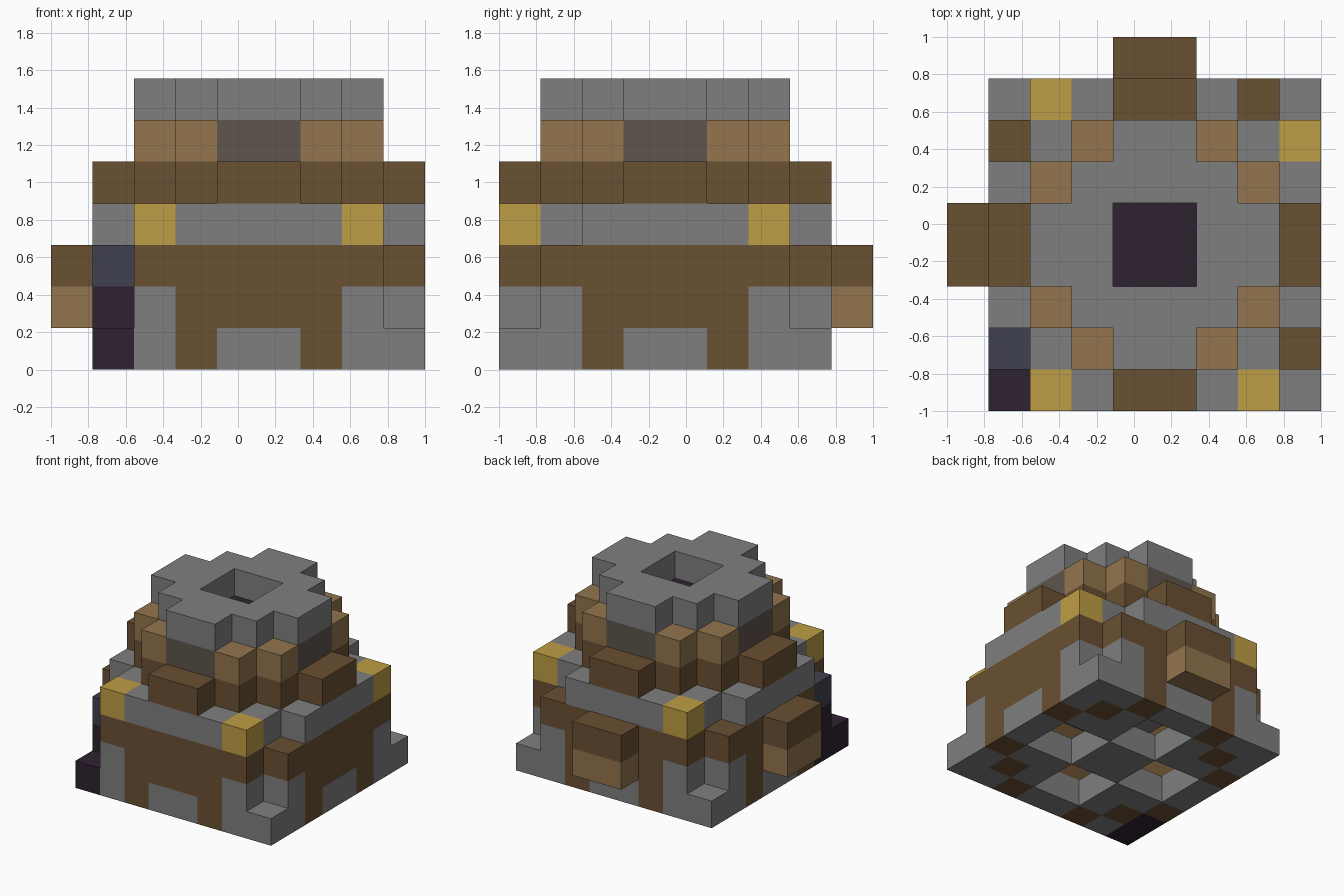
import bpy
import bmesh
from mathutils import Vector

cube = bpy.data.objects.get("Cube")
if cube:
    bpy.data.objects.remove(cube, do_unlink=True)

U = 2 / 9  # edge of one block

# Block colours, keyed by the letter used in the floor plans
COLOURS = {
    "G": ("stone_grey", (0.212, 0.212, 0.212)),
    "B": ("dark_wood", (0.144, 0.080, 0.032)),
    "L": ("light_wood", (0.287, 0.178, 0.074)),
    "Y": ("lamp_yellow", (0.515, 0.337, 0.058)),
    "D": ("obsidian", (0.028, 0.016, 0.030)),
    "S": ("slate_blue", (0.053, 0.053, 0.080)),
    "T": ("taupe", (0.112, 0.091, 0.074)),
}
KEYS = list(COLOURS)
MATERIALS = []
for name, rgb in COLOURS.values():
    mat = bpy.data.materials.new(name)
    mat.use_nodes = True
    mat.diffuse_color = (*rgb, 1)
    bsdf = next(n for n in mat.node_tree.nodes if n.type == "BSDF_PRINCIPLED")
    bsdf.inputs["Base Color"].default_value = (*rgb, 1)
    bsdf.inputs["Roughness"].default_value = 0.9
    MATERIALS.append(mat)


def mirrored(*rows):
    """Complete a plan whose back half mirrors its front half."""
    return list(rows) + list(reversed(rows))


# Floor plans from the ground up; the first row is the front
foundation = mirrored("GGBGGBGG", "GBG..GBG", "BGG..GGB", "G..GG..G")
foundation[0] = "DGBGGBGG"
foundation[1] = "DBG..GBG"

lower_wall = mirrored(".GBBBBG.", "GG....GG", "B......B", "B......B")
lower_wall[1] = "DG....GG"

upper_wall = mirrored(".BBBBBB.", "BB....BB", "B......B", "B......B")
upper_wall[1] = "SB....BB"

cornice = [".YGGGGY.", ".GGGGGG."] + ["GG....GG"] * 4 + [".GGGGGGY", ".YGGGG.."]
roof_base = mirrored("...BB...", "..BBBB..", ".BBBBBB.", "BBBBBBBB")
roof_band = mirrored("........", "..LTTL..", ".LTTTTL.", ".TTDDTT.")
chimney_rim = mirrored("........", "...GG...", "..GGGG..", ".GG..GG.")

LAYERS = [("foundation", foundation), ("lower_wall", lower_wall),
          ("upper_wall", upper_wall), ("cornice", cornice),
          ("roof_base", roof_base), ("roof_band", roof_band),
          ("chimney_rim", chimney_rim)]

parts = {}
for k, (name, plan) in enumerate(LAYERS):
    parts[name] = {(i + 1, j, k): c for j, row in enumerate(plan)
                   for i, c in enumerate(row) if c != "."}

# Projecting bays on the right and back walls
parts["right_bay"] = {(0, j, k): c for j in (3, 4) for k, c in ((1, "L"), (2, "B"))}
parts["back_bay"] = {(i, 8, k): c for i in (4, 5) for k, c in ((1, "L"), (2, "B"))}

filled = set().union(*parts.values())


def build(name, cells):
    """Make one part out of blocks, keeping only the exposed faces."""
    bm = bmesh.new()
    for cell, key in cells.items():
        centre = Vector((cell[0] - 4, cell[1] - 4, cell[2] + 0.5))
        for axis in range(3):
            for sign in (-1, 1):
                n = Vector((0, 0, 0))
                n[axis] = sign
                if tuple(int(c + d) for c, d in zip(cell, n)) in filled:
                    continue
                s = Vector((0, 0, 0))
                s[(axis + 1) % 3] = 1
                t = n.cross(s)
                verts = [bm.verts.new((centre + (n + p * s + q * t) / 2) * U)
                         for p, q in ((-1, -1), (1, -1), (1, 1), (-1, 1))]
                bm.faces.new(verts).material_index = KEYS.index(key)
    bmesh.ops.remove_doubles(bm, verts=bm.verts, dist=0.001)
    mesh = bpy.data.meshes.new(name)
    bm.to_mesh(mesh)
    bm.free()
    for mat in MATERIALS:
        mesh.materials.append(mat)
    bpy.context.collection.objects.link(bpy.data.objects.new(name, mesh))


for part, blocks in parts.items():
    build(part, blocks)
